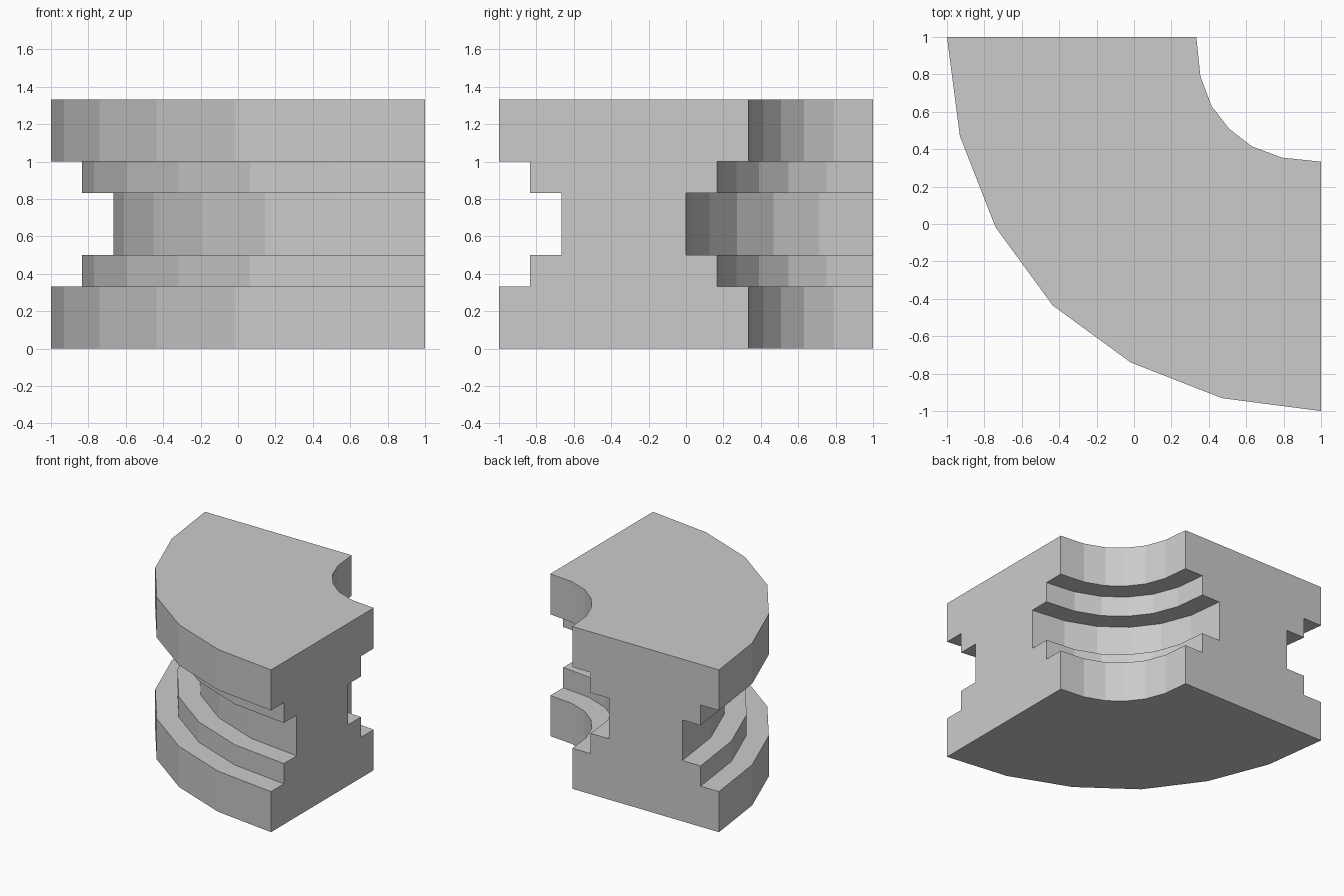
import bpy, bmesh

if "Cube" in bpy.data.objects:
    bpy.data.objects.remove(bpy.data.objects["Cube"])

# Quarter-ring stations: offsets from the ring centre for inner and outer arcs
inner = [0.6667, 0.645, 0.585, 0.491, 0.37, 0.21, 0.0]
outer = [2.0, 1.931, 1.74, 1.435, 1.018, 0.53, 0.0]
CX, CY = 1.0, 1.0

# Stepped cross-section (radius, height): outer side up, inner side down
steps = [(0, 0, 1/3), (1/6, 1/3, 1/2), (1/3, 1/2, 5/6),
         (1/6, 5/6, 1), (0, 1, 4/3)]
profile = []
for inset, z0, z1 in steps:
    profile += [(2 - inset, z0), (2 - inset, z1)]
for inset, z0, z1 in reversed(steps):
    profile += [(2/3 + inset, z1), (2/3 + inset, z0)]


def station_point(i, r, z):
    t = (r - 2/3) / (4/3)
    dx = inner[i] + (outer[i] - inner[i]) * t
    dy = inner[6 - i] + (outer[6 - i] - inner[6 - i]) * t
    return (CX - dx, CY - dy, z)


# Sweep the section around the arc and cap both cut ends
bm = bmesh.new()
rings = [[bm.verts.new(station_point(i, r, z)) for r, z in profile]
         for i in range(7)]
n = len(profile)
for a, b in zip(rings, rings[1:]):
    for j in range(n):
        k = (j + 1) % n
        bm.faces.new((a[j], a[k], b[k], b[j]))
bm.faces.new(rings[0][::-1])
bm.faces.new(rings[-1])
bmesh.ops.recalc_face_normals(bm, faces=bm.faces)

mesh = bpy.data.meshes.new("grooved_corner_block")
bm.to_mesh(mesh)
bm.free()
block = bpy.data.objects.new("grooved_corner_block", mesh)
bpy.context.collection.objects.link(block)
